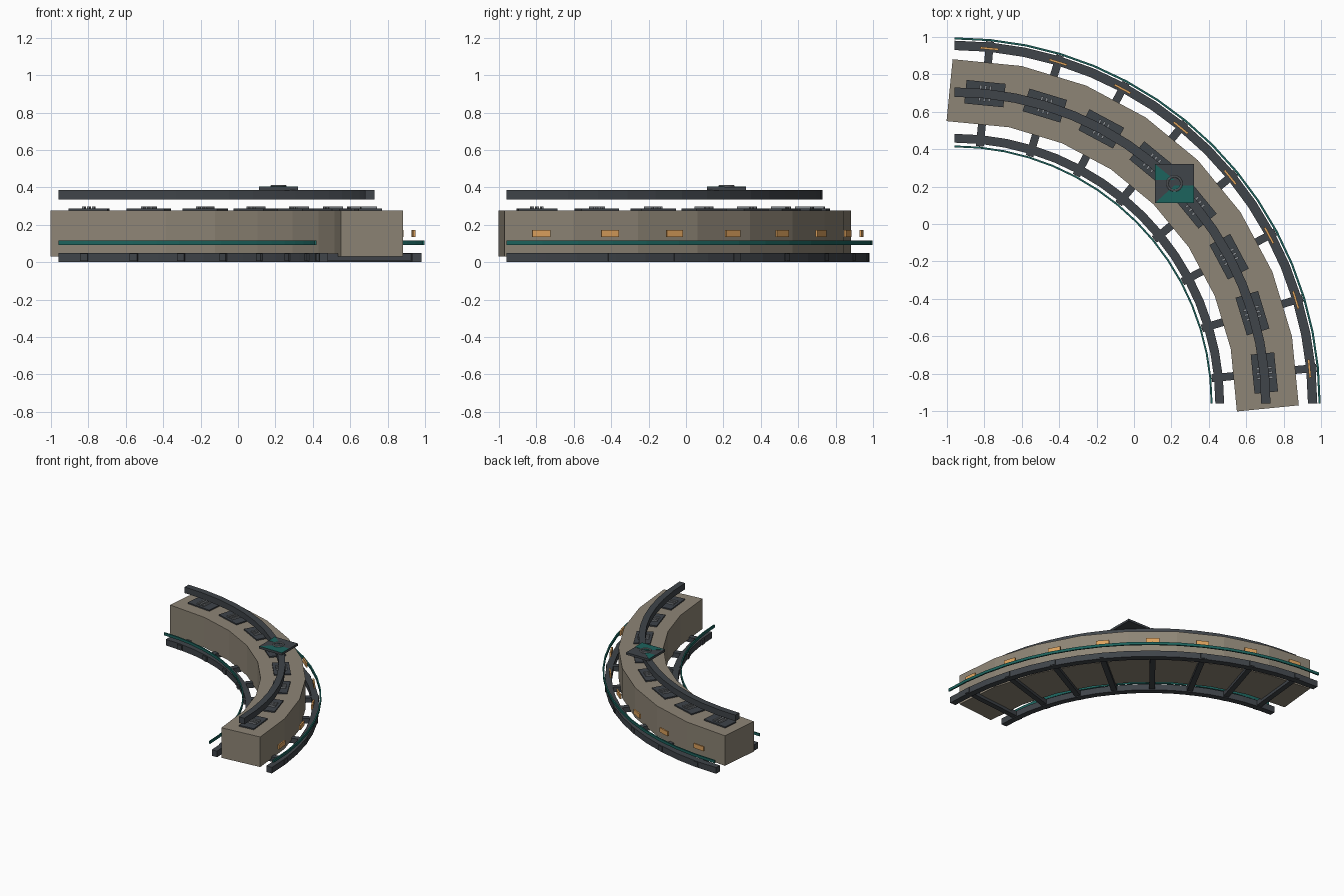
import bpy, bmesh, math
from mathutils import Matrix, Vector

if "Cube" in bpy.data.objects:
    bpy.data.objects.remove(bpy.data.objects["Cube"])

C = -0.96                      # arc centre in x and y
STATIONS = [math.radians(5.625 + 11.25 * i) for i in range(8)]


def material(name, rgb):
    m = bpy.data.materials.new(name)
    m.diffuse_color = (*rgb, 1)
    m.use_nodes = True
    m.node_tree.nodes["Principled BSDF"].inputs["Base Color"].default_value = m.diffuse_color
    return m


STONE = material("warm stone", (0.27, 0.235, 0.18))
DARK = material("dark steel", (0.05, 0.058, 0.067))
PAD = material("pad steel", (0.048, 0.056, 0.066))
TEAL = material("teal", (0.012, 0.125, 0.11))
AMBER = material("amber", (0.72, 0.36, 0.11))
GREY = material("light grey", (0.25, 0.27, 0.29))


def finish(name, bm, mat):
    bmesh.ops.recalc_face_normals(bm, faces=bm.faces)
    me = bpy.data.meshes.new(name)
    bm.to_mesh(me)
    bm.free()
    me.materials.append(mat)
    ob = bpy.data.objects.new(name, me)
    bpy.context.collection.objects.link(ob)
    return ob


def polar(r, a, z):
    return Vector((C + r * math.sin(a), C + r * math.cos(a), z))


def sweep(name, r0, r1, z0, z1, n, mat, extend=0.0):
    """Rectangular section along the quarter arc; extend squares off the ends."""
    bm = bmesh.new()
    half = math.pi / 4 / n
    rings = []
    for i in range(n + 1):
        ring = []
        for r, z in ((r0, z0), (r1, z0), (r1, z1), (r0, z1)):
            if extend and i in (0, n):
                mid = half if i == 0 else math.pi / 2 - half
                side = -extend if i == 0 else extend
                p = polar(r * math.cos(half), mid, z)
                p += side * Vector((math.cos(mid), -math.sin(mid), 0))
            else:
                p = polar(r, math.pi / 2 * i / n, z)
            ring.append(bm.verts.new(p))
        rings.append(ring)
    for a, b in zip(rings, rings[1:]):
        for k in range(4):
            bm.faces.new((a[k], a[(k + 1) % 4], b[(k + 1) % 4], b[k]))
    bm.faces.new(rings[0])
    bm.faces.new(rings[-1])
    return finish(name, bm, mat)


def station_boxes(name, r0, r1, length, z0, z1, mat, offsets=(0,)):
    """One box per station, or several shifted along the track."""
    bm = bmesh.new()
    for a in STATIONS:
        for off in offsets:
            mat4 = (Matrix.Translation((C, C, 0)) @ Matrix.Rotation(-a, 4, 'Z')
                    @ Matrix.Translation((off, (r0 + r1) / 2, (z0 + z1) / 2))
                    @ Matrix.Diagonal((length, r1 - r0, z1 - z0, 1)))
            bmesh.ops.create_cube(bm, size=1, matrix=mat4)
    return finish(name, bm, mat)


def prism(name, pts, z0, z1, mat):
    bm = bmesh.new()
    f = bm.faces.new([bm.verts.new((x, y, z0)) for x, y in pts])
    ext = bmesh.ops.extrude_face_region(bm, geom=[f])
    for v in ext["geom"]:
        if isinstance(v, bmesh.types.BMVert):
            v.co.z = z1
    return finish(name, bm, mat)


# Main curved body
sweep("curved_body", 1.506, 1.84, 0.03, 0.277, 8, STONE, extend=0.19)

# Base rails, cross ties and side strips
sweep("inner_base_rail", 1.395, 1.442, 0.0, 0.05, 16, DARK)
sweep("outer_base_rail", 1.89, 1.94, 0.0, 0.05, 16, DARK)
station_boxes("cross_ties", 1.382, 1.945, 0.042, 0.006, 0.046, DARK)
sweep("inner_teal_strip", 1.37, 1.38, 0.093, 0.115, 16, TEAL)
sweep("outer_teal_strip", 1.947, 1.958, 0.093, 0.115, 16, TEAL)

# Amber marker lights above the outer rail
station_boxes("marker_lights", 1.901, 1.913, 0.098, 0.135, 0.172, AMBER)

# Pads with small ribs on top of the body
station_boxes("top_pads", 1.602, 1.728, 0.21, 0.272, 0.287, PAD)
station_boxes("pad_ribs", 1.622, 1.708, 0.012, 0.285, 0.299, GREY,
              offsets=(-0.026, 0.0, 0.026))

# Overhead guide rail
sweep("overhead_rail", 1.64, 1.69, 0.336, 0.386, 16, DARK)

# Square hub plate with teal panels and a ring
h, x0 = 0.104, C + 1.665 * math.sqrt(0.5)
x0 = y0 = x0 - 0.001
prism("hub_plate", [(x0 - h, y0 - h), (x0 + h, y0 - h), (x0 + h, y0 + h), (x0 - h, y0 + h)],
      0.384, 0.402, DARK)
prism("hub_panel_front", [(x0 - h, y0 - h), (x0 + h, y0 - h), (x0 + h, y0 - 0.01), (x0, y0 - 0.01)],
      0.401, 0.404, TEAL)
prism("hub_panel_left", [(x0 - h, y0 + 0.02), (x0, y0 + 0.02), (x0 - h, y0 + h)],
      0.401, 0.404, TEAL)
bpy.ops.mesh.primitive_torus_add(major_radius=0.038, minor_radius=0.006, major_segments=24,
                                 minor_segments=8, location=(x0, y0, 0.407))
ring = bpy.context.object
ring.name = "hub_ring"
ring.data.materials.append(GREY)
bpy.ops.object.shade_smooth_by_angle()
